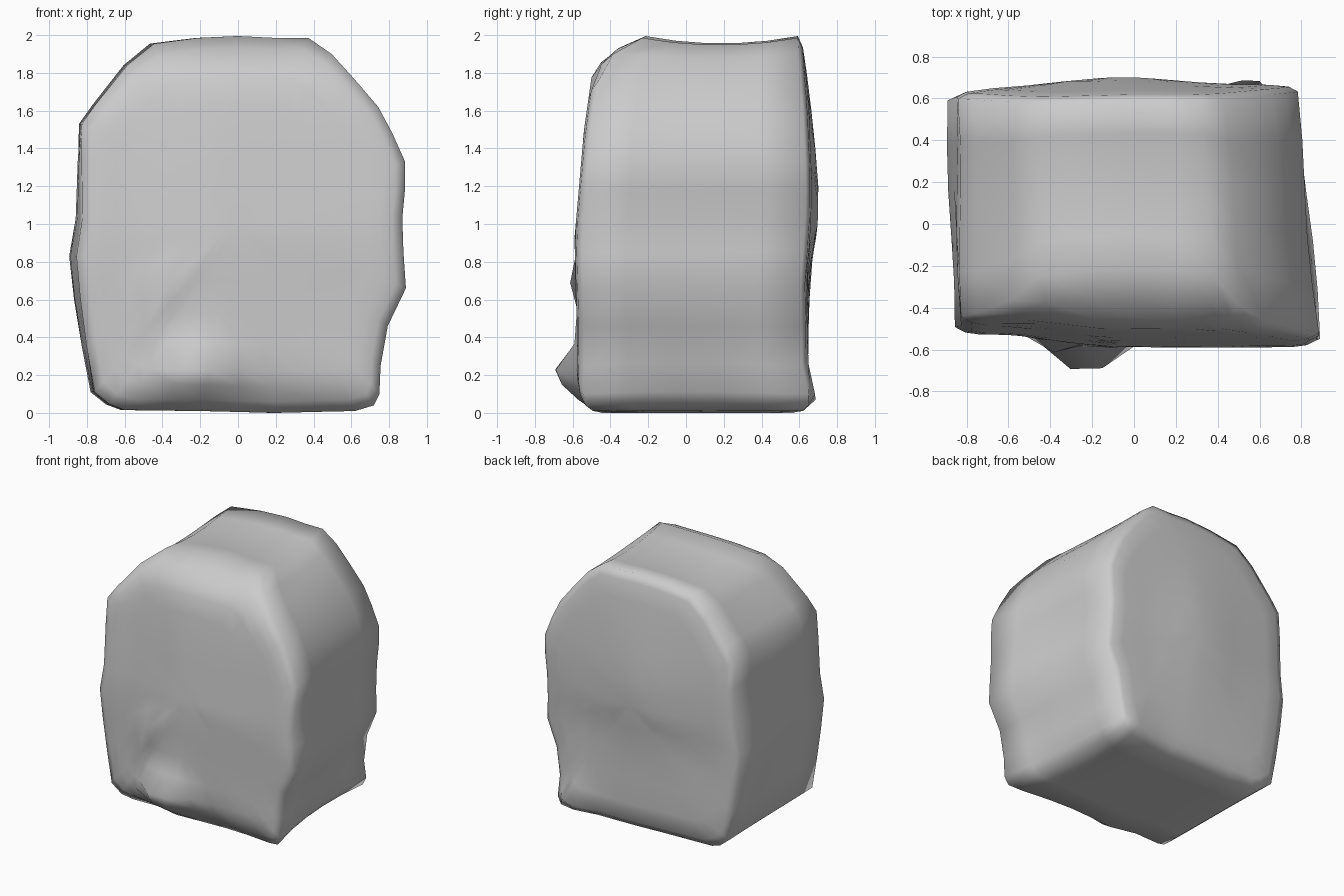
import bpy, bmesh, math

if "Cube" in bpy.data.objects:
    bpy.data.objects.remove(bpy.data.objects["Cube"])

# front outline of the boulder (x, z), counter-clockwise from the bottom left
OUTLINE = [(-.62, .015), (-.4, .012), (-.2, .01), (0, .005), (.2, .0), (.4, .005), (.62, .01),
           (.72, .04), (.75, .1), (.76, .25), (.80, .46), (.89, .66), (.87, .85), (.86, 1.03),
           (.875, 1.18), (.88, 1.33), (.82, 1.48), (.75, 1.62), (.64, 1.75), (.5, 1.9), (.37, 1.985),
           (.2, 1.985), (0, 1.995), (-.22, 1.985), (-.46, 1.955), (-.6, 1.84), (-.77, 1.63),
           (-.845, 1.53), (-.855, 1.33), (-.86, 1.03), (-.89, .83), (-.86, .6), (-.82, .35),
           (-.78, .11), (-.70, .045)]
FRONT = [(0, -.56), (.05, -.58), (.4, -.575), (.93, -.59), (1.1, -.575), (1.5, -.54),
         (1.78, -.5), (1.9, -.42), (2, -.24)]
BACK = [(0, .6), (.06, .64), (.2, .645), (.6, .64), (.75, .635), (.93, .66), (1.25, .665),
        (1.6, .65), (1.85, .63), (2, .62)]


def sample(curve, z):
    for (a, u), (b, v) in zip(curve, curve[1:]):
        if z <= b:
            return u + (v - u) * max(0, (z - a) / (b - a))
    return curve[-1][1]


def lump(x, z, cx, cz, rx, rz, amount):
    return amount * math.exp(-((x - cx) / rx) ** 2 - ((z - cz) / rz) ** 2)


def front_y(x, z):
    y = sample(FRONT, z)
    y += .06 * min(1, max(0, (-.15 - x) / .45))    # left half sits further back
    y += lump(x, z, -.25, .22, .16, .11, -.16)     # nose near the foot
    y += lump(x, z, -.37, .66, .13, .1, -.07)      # small knob above it
    y += lump(x, z, .12, .03, .16, .13, .1)        # hollows under the front edge
    y += lump(x, z, .48, .02, .16, .1, .08)
    y += lump(x, z, -.35, .0, .25, .07, .06)
    return y


def back_y(x, z):
    y = sample(BACK, z) + lump(x, z, -.1, 1.1, .4, .5, .04)
    y += lump(x, z, .65, .06, .2, .09, .06)        # spur at the back right foot
    return y - .03 * max(0, -x)


def point(x, z, scale, t):
    x, z = x * scale, 1 + (z - 1) * scale
    f, b = front_y(x, z), back_y(x, z)
    edge = max(0, scale - .92) / .08
    f, b = f + .035 * edge, b - .03 * edge
    y = f + (b - f) * t
    # right side narrows to the back, left side to the front
    x *= (1 - .12 * t * scale) if x > 0 else (.97 + .03 * t)
    # uneven walls
    x += .01 * math.sin(5 * y + 4 * z) * scale * min(1, abs(x) * 1.4) * min(1, z * 2)
    # saddle on the crown and undercut along the right foot
    if scale == 1:
        mid = 4 * t * (1 - t)
        z -= .04 * mid * max(0, z - 1.8) / .2
        if x > .3 and z < .3:
            x -= .06 * mid * (.3 - z) / .3
            z += .02 * mid * max(0, x - .5) / .3
    return x, y, max(0, z)


bm = bmesh.new()
layers = [(s, 0) for s in (.12, .3, .48, .64, .78, .86, .94)]
layers += [(1, t) for t in (0, .2, .4, .6, .8, 1)]
layers += [(s, 1) for s in (.94, .8, .6, .4, .2)]
rings = [[bm.verts.new(point(x, z, s, t)) for x, z in OUTLINE] for s, t in layers]
n = len(OUTLINE)
for a, b in zip(rings, rings[1:]):
    for i in range(n):
        j = (i + 1) % n
        bm.faces.new((a[i], a[j], b[j], b[i]))
for ring, t in ((rings[0], 0), (rings[-1], 1)):
    hub = bm.verts.new(point(0, 1, 0, t))
    for i in range(n):
        bm.faces.new((ring[i], ring[(i + 1) % n], hub))
bmesh.ops.recalc_face_normals(bm, faces=bm.faces)
for f in bm.faces:
    f.smooth = True

mesh = bpy.data.meshes.new("boulder")
bm.to_mesh(mesh)
bm.free()
boulder = bpy.data.objects.new("boulder", mesh)
bpy.context.collection.objects.link(boulder)
